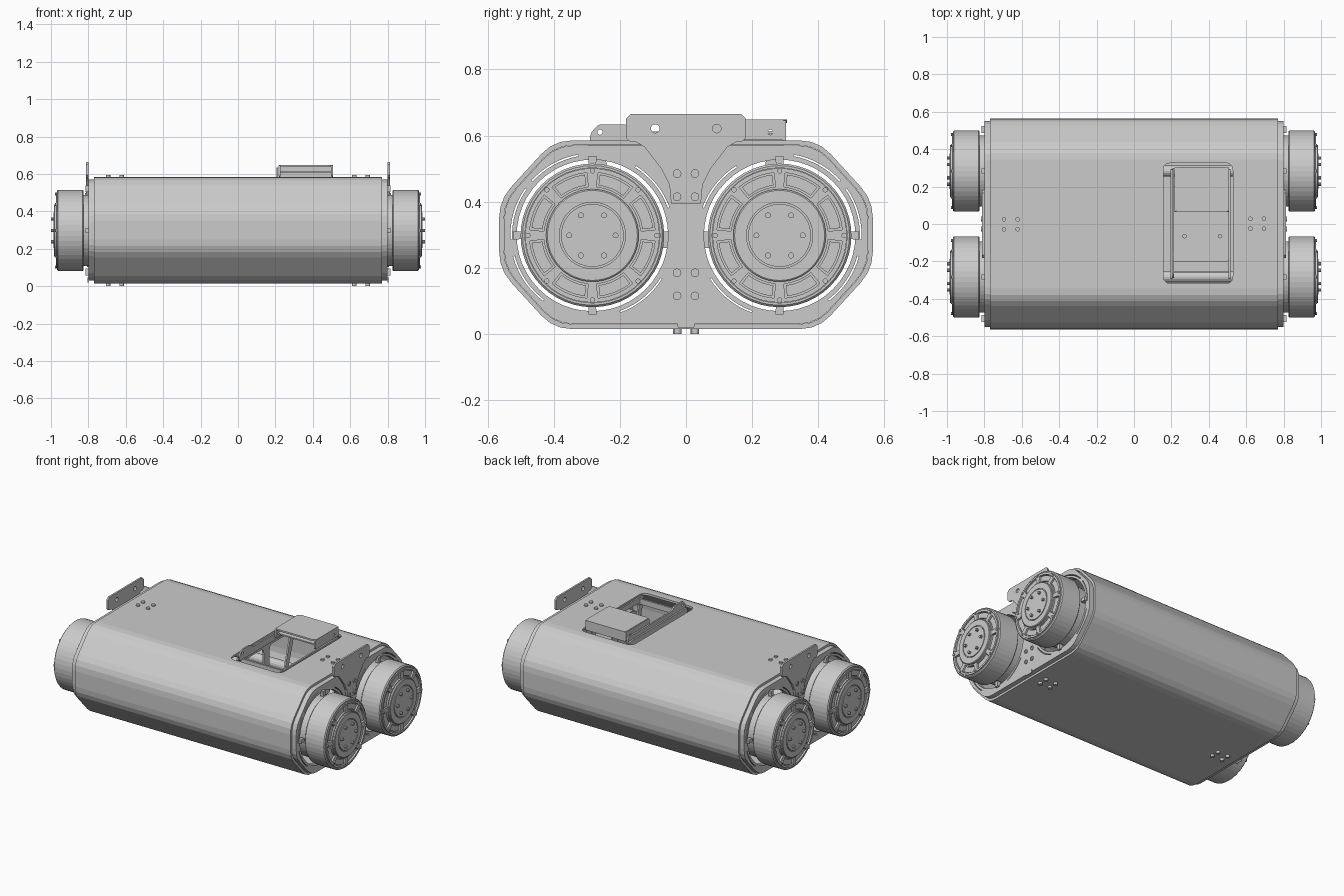
import bpy, bmesh, math
from mathutils import Matrix, Vector

if "Cube" in bpy.data.objects:
    bpy.data.objects.remove(bpy.data.objects["Cube"])

grey = bpy.data.materials.new("light_grey")
grey.diffuse_color = (0.6, 0.6, 0.6, 1)
grey.use_nodes = True
grey.node_tree.nodes["Principled BSDF"].inputs["Base Color"].default_value = grey.diffuse_color
YZ = Matrix(((0, 0, 1, 0), (1, 0, 0, 0), (0, 1, 0, 0), (0, 0, 0, 1)))  # drawing plane y-z, depth along x
XY = Matrix.Identity(4)
WY, WZ = 0.283, 0.298   # wheel centre


def add(name, mesh, twin=False):
    """Link an object; twin also adds a copy turned half round for the other end."""
    mesh.materials.clear()
    mesh.materials.append(grey)
    for p in mesh.polygons:
        p.use_smooth = False
    for i in range(2 if twin else 1):
        o = bpy.data.objects.new(name + ("_left" if i else "_right") * twin, mesh)
        o.rotation_euler.z = math.pi * i
        bpy.context.collection.objects.link(o)
    return o


def fillet(pts, cut, n=3):
    """Round the corners of a polygon."""
    out = []
    for i, p in enumerate(pts):
        p, a, b = Vector(p), Vector(pts[i - 1]), Vector(pts[(i + 1) % len(pts)])
        s, e = p + (a - p).normalized() * cut, p + (b - p).normalized() * cut
        for k in range(n + 1):
            t = k / n
            out.append(tuple(s * (1 - t) ** 2 + p * 2 * t * (1 - t) + e * t * t))
    return out


def rect(x0, x1, y0, y1, r=0.01):
    return fillet([(x0, y0), (x1, y0), (x1, y1), (x0, y1)], r)


def circle(cx, cy, r, n=16):
    return [(cx + r * math.cos(2 * math.pi * i / n), cy + r * math.sin(2 * math.pi * i / n)) for i in range(n)]


def sector(cx, cy, r0, r1, a0, a1, n=8):
    """Ring segment outline, angles in degrees."""
    ang = [math.radians(a0 + (a1 - a0) * i / n) for i in range(n + 1)]
    return [(cx + r1 * math.cos(a), cy + r1 * math.sin(a)) for a in ang] + \
           [(cx + r0 * math.cos(a), cy + r0 * math.sin(a)) for a in reversed(ang)]


def sheet(loops, lo, hi, plane):
    """Mesh of a flat outline with holes, from depth lo to hi."""
    cu = bpy.data.curves.new("outline", 'CURVE')
    cu.dimensions, cu.fill_mode, cu.extrude = '2D', 'BOTH', (hi - lo) / 2
    for loop in loops:
        s = cu.splines.new('POLY')
        s.points.add(len(loop) - 1)
        for p, q in zip(s.points, loop):
            p.co = (q[0], q[1], 0, 1)
        s.use_cyclic_u = True
    tmp = bpy.data.objects.new("outline", cu)
    bpy.context.collection.objects.link(tmp)
    me = bpy.data.meshes.new_from_object(tmp)
    bpy.data.objects.remove(tmp)
    bm = bmesh.new()
    bm.from_mesh(me)
    bmesh.ops.remove_doubles(bm, verts=bm.verts, dist=1e-5)
    bmesh.ops.recalc_face_normals(bm, faces=bm.faces)
    bm.to_mesh(me)
    bm.free()
    me.transform(plane @ Matrix.Translation((0, 0, (lo + hi) / 2)))
    return me


def lathe(profile, cy, cz, n=48):
    """Closed (x, radius) profile spun about an x axis."""
    bm = bmesh.new()
    rings = [[bm.verts.new((x, cy + r * math.cos(2 * math.pi * i / n), cz + r * math.sin(2 * math.pi * i / n)))
              for i in range(n)] for x, r in profile]
    for a, b in zip(rings, rings[1:]):
        for i in range(n):
            bm.faces.new((a[i], a[(i + 1) % n], b[(i + 1) % n], b[i]))
    bm.faces.new(rings[0])
    bm.faces.new(rings[-1])
    bmesh.ops.recalc_face_normals(bm, faces=bm.faces)
    me = bpy.data.meshes.new("turned")
    bm.to_mesh(me)
    bm.free()
    return me


def hull(d):
    """Eight-sided body section, shrunk by d, with rounded corners."""
    q = [(0.40 - 0.4 * d, 0.285 - d), (0.565 - d, 0.105 - 0.4 * d)]
    pts = q + [(y, -z) for y, z in reversed(q)]
    pts += [(-y, -z) for y, z in pts]
    return [(y, z + 0.30) for y, z in fillet(pts, 0.055, 3)]


# Hollow body shell with the hatch opening cut through the top
shell = add("body_shell", sheet([hull(0), hull(0.014)], -0.77, 0.77, YZ))
cutter = add("hatch_cutter", sheet([rect(0.157, 0.528, -0.318, 0.327, 0.04)], 0.5, 0.7, XY))
cutter.hide_render = True
mod = shell.modifiers.new("hatch", 'BOOLEAN')
mod.operation, mod.solver, mod.object = 'DIFFERENCE', 'EXACT', cutter
bpy.context.view_layer.update()
cut = bpy.data.meshes.new_from_object(shell.evaluated_get(bpy.context.evaluated_depsgraph_get()))
shell.modifiers.clear()
shell.data = cut
bpy.data.objects.remove(cutter)

# End plates with wheel openings and curved slots
loops = [hull(0.015)]
for s in (-1, 1):
    loops.append(circle(s * WY, WZ, 0.229, 48))
    for a in (20, 100, 145, 195, 290):
        a0, a1 = (a, a + 38) if s < 0 else (180 - a - 38, 180 - a)
        loops.append(sector(s * WY, WZ, 0.243, 0.248, a0, a1))
add("end_plate", sheet(loops, 0.765, 0.80, YZ), True)

# Raised bracket on each end
half = [(0.045, 0.395), (0.05, 0.45), (0.075, 0.50), (0.125, 0.565), (0.15, 0.58), (0.17, 0.582),
        (0.182, 0.594), (0.182, 0.65), (0.167, 0.665)]
outline = half + [(-y, z) for y, z in reversed(half)]
add("end_bracket", sheet([outline, circle(-0.093, 0.621, 0.013), circle(0.093, 0.621, 0.013)], 0.80, 0.812, YZ), True)

# Bolts on the end plates
for z in (0.115, 0.185, 0.415, 0.485):
    for y in (-0.027, 0.027):
        x = 0.812 if z > 0.3 else 0.80
        add("end_bolt", lathe([(x - 0.005, 0.013), (x + 0.006, 0.013), (x + 0.006, 0.007), (x + 0.002, 0.007)],
                              y, z, 12), True)
add("lower_tab", sheet([rect(-0.025, 0.025, 0.02, 0.046, 0.003)], 0.80, 0.804, YZ), True)

# Bolts through the roof and the floor
for x in (0.622, 0.695):
    for y in (-0.025, 0.028):
        add("roof_bolt", sheet([circle(x, y, 0.012, 12)], 0.58, 0.594, XY), True)
        add("floor_bolt", sheet([circle(x, y, 0.012, 12)], 0.0, 0.02, XY), True)

# Wheels
for side, s in (("front", -1), ("rear", 1)):
    cy = s * WY
    add(side + "_tyre", lathe([(0.826, 0.19), (0.826, 0.212), (0.831, 0.217), (0.962, 0.217), (0.968, 0.211),
                               (0.968, 0.204), (0.957, 0.204)], cy, WZ), True)
    windows = [sector(cy, WZ, 0.147, 0.19, 45 * i + 5, 45 * i + 40) for i in range(8)]
    pads = [sector(cy, WZ, 0.152, 0.185, 45 * i + 7, 45 * i + 38) for i in range(8)]
    add(side + "_wheel_face", sheet([circle(cy, WZ, 0.203, 48)] + windows, 0.955, 0.973, YZ), True)
    add(side + "_wheel_pads", sheet(pads, 0.955, 0.966, YZ), True)
    add(side + "_hub", lathe([(0.955, 0.14), (0.982, 0.14), (0.985, 0.136), (0.985, 0.1), (0.979, 0.1),
                              (0.979, 0.095), (0.986, 0.095)], cy, WZ), True)
    add(side + "_motor", lathe([(0.60, 0.15), (0.74, 0.15), (0.74, 0.19), (0.83, 0.19)], cy, WZ), True)
    add(side + "_axle", lathe([(0.0, 0.03), (0.61, 0.03)], cy, WZ, 16), True)
    hub_screws = [circle(cy + 0.07 * math.cos(math.radians(60 * i)), WZ + 0.07 * math.sin(math.radians(60 * i)),
                         0.009, 10) for i in range(6)]
    rim_screws = [circle(cy + 0.195 * math.cos(math.radians(45 * i)), WZ + 0.195 * math.sin(math.radians(45 * i)),
                         0.008, 10) for i in range(8)]
    add(side + "_hub_screws", sheet(hub_screws, 0.98, 1.0, YZ), True)
    add(side + "_rim_screws", sheet(rim_screws, 0.965, 0.979, YZ), True)
    # small clips between the wheel and the end plate
    clips = [sector(cy, WZ, 0.205, 0.24, a - 3, a + 3, 2) for a in (90, 0 if s > 0 else 180, 270)]
    add(side + "_wheel_clips", sheet(clips, 0.79, 0.815, YZ), True)

# Raised hatch door with its turned-down sides and long side rail
add("hatch_door", sheet([fillet([(0.22, 0.064), (0.507, 0.064), (0.507, 0.305), (0.22, 0.305)], 0.025)],
                        0.638, 0.648, XY))
add("hatch_door_lower", sheet([rect(0.225, 0.505, 0.08, 0.303, 0.005)], 0.606, 0.614, XY))
add("hatch_door_back", sheet([rect(0.22, 0.507, 0.293, 0.303, 0.002)], 0.585, 0.645, XY))
for x in (0.217, 0.497):
    add("hatch_door_side", sheet([rect(0.064, 0.303, 0.587, 0.646, 0.01), circle(0.255, 0.61, 0.008)],
                                 x, x + 0.01, YZ))
rail = [(-0.29, 0.57), (-0.29, 0.605), (-0.265, 0.634), (-0.18, 0.634), (-0.15, 0.612), (0.30, 0.612), (0.30, 0.57)]
add("hatch_rail", sheet([fillet(rail, 0.012), circle(-0.26, 0.61, 0.008)], 0.205, 0.215, YZ))

# Well under the hatch: slanted side frames with windows, and a tray
frame = fillet([(-0.30, 0.585), (-0.20, 0.26), (0.20, 0.26), (0.30, 0.585)], 0.02)
holes = [fillet([(-0.25, 0.55), (-0.18, 0.31), (-0.03, 0.31), (-0.03, 0.55)], 0.03),
         fillet([(0.03, 0.55), (0.03, 0.31), (0.18, 0.31), (0.25, 0.55)], 0.03)]
for x in (0.195, 0.505):
    add("hatch_well_frame", sheet([frame] + holes, x, x + 0.01, YZ))
add("hatch_tray", sheet([rect(0.205, 0.505, -0.20, 0.20, 0.01)], 0.26, 0.27, XY))
add("hatch_crossbar", sheet([rect(0.205, 0.505, -0.262, -0.25, 0.002)], 0.54, 0.575, XY))
for x in (0.27, 0.46):
    add("tray_bolt", sheet([circle(x, -0.065, 0.012, 12)], 0.265, 0.282, XY))
